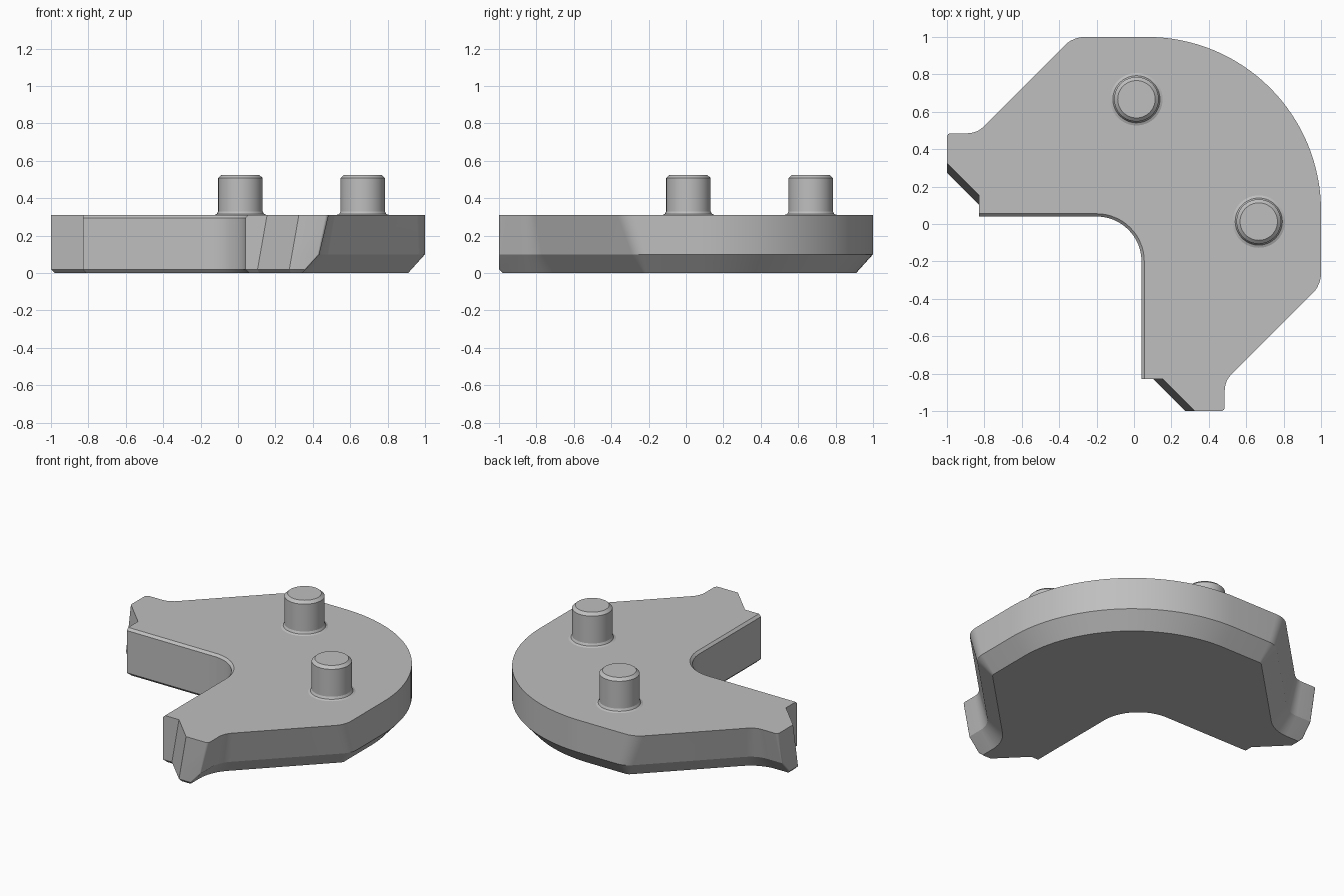
import bpy, bmesh, math
from mathutils import Vector

cube = bpy.data.objects.get("Cube")
if cube:
    bpy.data.objects.remove(cube, do_unlink=True)

grey = bpy.data.materials.new("plain grey")
grey.use_nodes = True
colour = (0.52, 0.52, 0.52, 1)
grey.diffuse_color = colour
grey.node_tree.nodes["Principled BSDF"].inputs["Base Color"].default_value = colour

TOP, RIM, MID, LOW = 0.31, 0.295, 0.1, 0.02


def add_object(name, bm):
    bmesh.ops.recalc_face_normals(bm, faces=bm.faces[:])
    mesh = bpy.data.meshes.new(name)
    bm.to_mesh(mesh)
    bm.free()
    mesh.materials.append(grey)
    ob = bpy.data.objects.new(name, mesh)
    bpy.context.collection.objects.link(ob)
    bpy.ops.object.select_all(action='DESELECT')
    ob.select_set(True)
    bpy.context.view_layer.objects.active = ob
    bpy.ops.object.shade_smooth_by_angle(angle=math.radians(25))
    return ob


def loft(bm, rings):
    loops = [[bm.verts.new(p) for p in ring] for ring in rings]
    for a, b in zip(loops, loops[1:]):
        for i in range(len(a)):
            j = (i + 1) % len(a)
            bm.faces.new((a[i], a[j], b[j], b[i]))
    bm.faces.new(loops[0])
    bm.faces.new(loops[-1])


# How far each kind of wall is pulled inward at height z
def inset(kind, z):
    small = max(0, LOW - z)
    draft = min(1, (TOP - z) / (TOP - MID))
    chamfer = 0.09 * max(0, (MID - z) / MID)
    if kind == "rim":
        return small + max(0, z - RIM)
    if kind == "notch":
        return small - 0.036 * min(1, (TOP - z) / (TOP - LOW))
    if kind == "draft":
        return 0.05 * draft + chamfer
    if kind == "outer":
        return chamfer
    return small


# Walls of one half: normal angle, distance from origin, kind, fillet to next wall
HALF = [(90, 1, "outer", 0.15), (135, 0.937, "draft", 0.12),
        (90, 0.485, "draft", 0.02), (180, 1, "end", 0),
        (225, 0.477, "notch", 0), (180, 0.83, "end", 0),
        (270, -0.04, "rim", 0.24)]

# Mirror the walls across the diagonal
walls = list(HALF)
for i in range(len(HALF) - 1, -1, -1):
    angle, dist, kind, _ = HALF[i]
    fillet = HALF[i - 1][3] if i else 0.93
    walls.append((450 - angle, dist, kind, fillet))


def normal(deg):
    return Vector((math.cos(math.radians(deg)), math.sin(math.radians(deg))))


def meet(a, da, b, db):
    m, n = normal(a), normal(b)
    det = m.cross(n)
    return Vector(((da * n.y - db * m.y) / det, (m.x * db - n.x * da) / det))


def outline(z):
    points = []
    for i, (a, da, ka, r) in enumerate(walls):
        b, db, kb, _ = walls[(i + 1) % len(walls)]
        ia, ib = inset(ka, z), inset(kb, z)
        turn = (b - a + 180) % 360 - 180
        side = 1 if turn > 0 else -1
        if not r:
            points.append(meet(a, da - ia, b, db - ib))
            continue
        steps = 32 if r > 0.5 else 16 if r > 0.2 else 6
        rad = max(0.01, r - side * (ia + ib) / 2)
        centre = meet(a, da - ia - side * rad, b, db - ib - side * rad)
        for k in range(steps + 1):
            points.append(centre + normal(a + turn * k / steps) * rad * side)
    return [(p.x, p.y, z) for p in points]


# Curved plate
bm = bmesh.new()
loft(bm, [outline(z) for z in (0, LOW, MID, RIM, TOP)])
add_object("curved_plate", bm)

# Two pins with a flared foot and a chamfered tip
PIN = [(0.14, TOP), (0.126, 0.316), (0.119, 0.33), (0.119, 0.508), (0.1, 0.525)]
for name, x, y in (("back_pin", 0.013, 0.667), ("left_pin", 0.667, 0.013)):
    bm = bmesh.new()
    loft(bm, [[(x + r * normal(a).x, y + r * normal(a).y, z)
               for a in range(0, 360, 6)] for r, z in PIN])
    add_object(name, bm)
